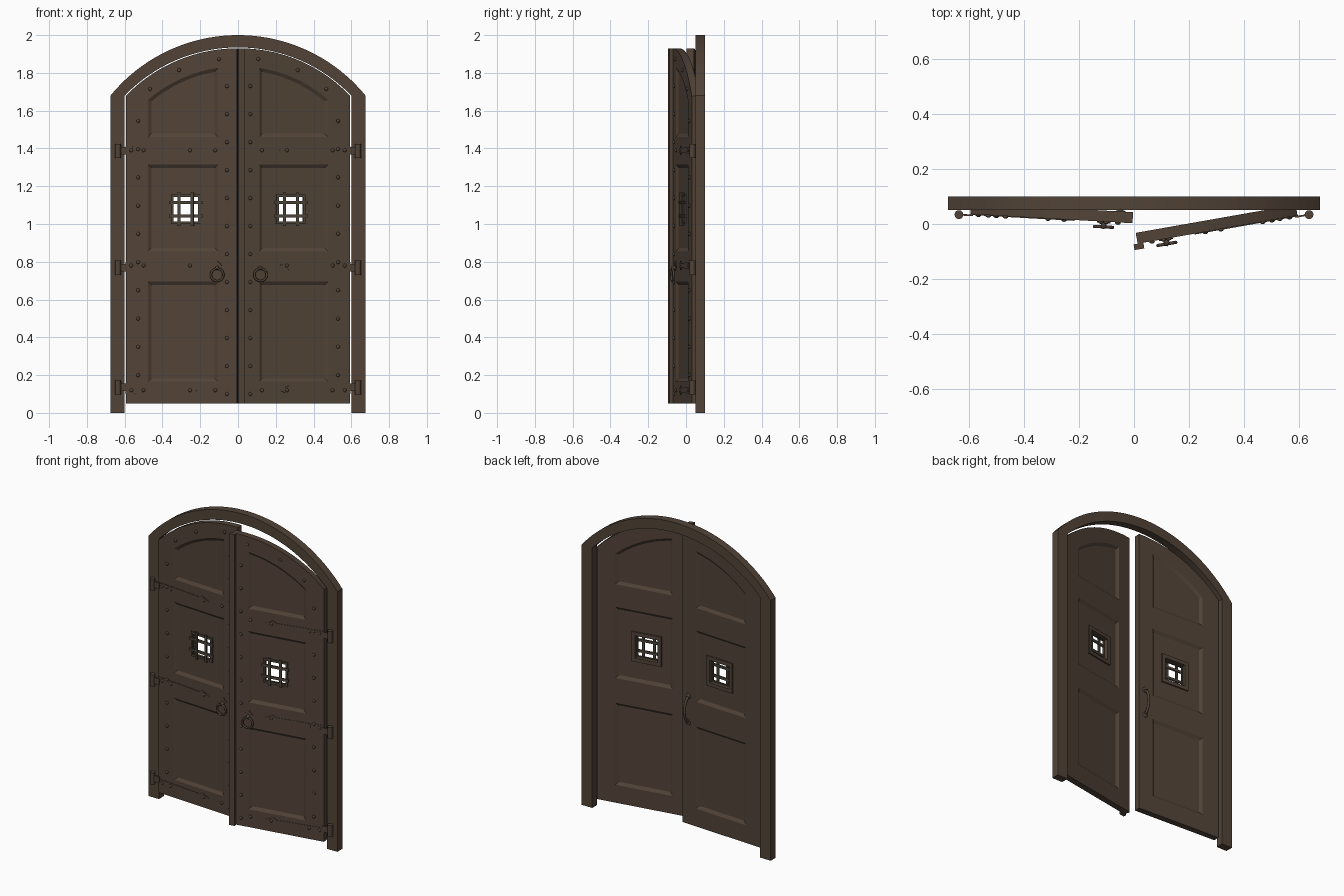
import bpy, bmesh, math
from mathutils import Matrix, Vector

if "Cube" in bpy.data.objects:
    bpy.data.objects.remove(bpy.data.objects["Cube"])


def material(name, rgb):
    m = bpy.data.materials.new(name)
    m.diffuse_color = (*rgb, 1)
    m.use_nodes = True
    m.node_tree.nodes["Principled BSDF"].inputs["Base Color"].default_value = m.diffuse_color
    return m


WOOD = material("dark brown wood", (0.084, 0.057, 0.039))
IRON = material("olive brown iron", (0.070, 0.057, 0.038))
CZ = 1.102                    # centre height of the door arches
FRONT, BACK = 0.038, 0.078    # closed leaf faces
PIVOT = Vector((0.635, 0.030, 0))
I = Matrix.Identity(4)


def finish(bm, name, mat, M=I, smooth=False):
    bm.transform(M)
    bmesh.ops.recalc_face_normals(bm, faces=bm.faces[:])
    me = bpy.data.meshes.new(name)
    bm.to_mesh(me)
    bm.free()
    me.materials.append(mat)
    for p in me.polygons:
        p.use_smooth = smooth
    ob = bpy.data.objects.new(name, me)
    bpy.context.collection.objects.link(ob)


def plate(bm, loops, y0, y1):
    """Extrude x-z outlines (first outer, others holes) from y0 to y1."""
    edges = []
    for lp in loops:
        vs = [bm.verts.new((x, y0, z)) for x, z in lp]
        edges += [bm.edges.new((vs[i - 1], vs[i])) for i in range(len(vs))]
    r = bmesh.ops.triangle_fill(bm, use_beauty=True, edges=edges)
    faces = [g for g in r["geom"] if isinstance(g, bmesh.types.BMFace)]
    e = bmesh.ops.extrude_face_region(bm, geom=faces, use_keep_orig=True)
    vs = [g for g in e["geom"] if isinstance(g, bmesh.types.BMVert)]
    bmesh.ops.translate(bm, vec=(0, y1 - y0, 0), verts=vs)


def loft(bm, rows, closed=False):
    vr = [[bm.verts.new(p) for p in row] for row in rows]
    n = len(vr[0])
    for k in range(len(vr) if closed else len(vr) - 1):
        a, b = vr[k], vr[(k + 1) % len(vr)]
        for i in range(n):
            bm.faces.new((a[i - 1], a[i], b[i], b[i - 1]))
    if not closed:
        bm.faces.new(vr[0])
        bm.faces.new(vr[-1])


def box(bm, x0, x1, y0, y1, z0, z1):
    M = Matrix.Translation(((x0 + x1) / 2, (y0 + y1) / 2, (z0 + z1) / 2))
    bmesh.ops.create_cube(bm, size=1, matrix=M @ Matrix.Diagonal((x1 - x0, y1 - y0, z1 - z0, 1)))


def dome(bm, x, y, z, r=0.010, depth=0.007):
    bmesh.ops.create_uvsphere(bm, u_segments=10, v_segments=6, radius=1, matrix=
                              Matrix.Translation((x, y, z)) @ Matrix.Diagonal((r, depth, r, 1)))


def rect(x0, x1, z0, z1):
    return [(x0, z0), (x1, z0), (x1, z1), (x0, z1)]


def arched(x0, x1, z0, R, cz=CZ, n=20):
    """Outline with a flat bottom and an arc top."""
    top = [x1 + (x0 - x1) * i / n for i in range(n + 1)]
    return [(x0, z0), (x1, z0)] + [(x, cz + math.sqrt(R * R - x * x)) for x in top]


# Fixed arched frame
def arc(hw, R, cz, n=40):
    a = math.asin(hw / R)
    return [(R * math.sin(a - 2 * a * i / n), cz + R * math.cos(a - 2 * a * i / n)) for i in range(n + 1)]


outer = [(0.675, 0)] + arc(0.675, 0.872, 1.128) + [(-0.675, 0)]
inner = [(0.60, 0)] + arc(0.60, 0.833, CZ) + [(-0.60, 0)]
bm = bmesh.new()
plate(bm, [outer + inner[::-1]], 0.05, 0.10)
finish(bm, "arched_frame", WOOD)

# Window opening shared by both leaves
WX, WZ, WH = 0.277, 1.078, 0.072
HINGES = (0.135, 0.768, 1.387)
STRAPS = (0.12, 0.78, 1.39)


def panel_outline(k, d):
    x0, x1 = 0.106 + d, 0.477 - d
    if k == 2:
        return arched(x0, x1, 1.46 + d, 0.732 - d)
    z0, z1 = ((0.165, 0.695), (0.855, 1.315))[k]
    return rect(x0, x1, z0 + d, z1 - d)


def window(g):
    return rect(WX - WH - g, WX + WH + g, WZ - WH - g, WZ + WH + g)


def build_leaf(side, M):
    # Stiles and rails
    bm = bmesh.new()
    plate(bm, [arched(0.005, 0.594, 0.05, 0.828)] + [panel_outline(k, 0) for k in range(3)], FRONT, BACK)
    finish(bm, side + "_leaf", WOOD, M)

    # Recessed panels with sloped mouldings on both faces
    bm = bmesh.new()
    for k in range(3):
        plate(bm, [panel_outline(k, 0)] + ([window(0)] if k == 1 else []), FRONT + 0.012, BACK - 0.012)
        for ya, yb in ((FRONT, FRONT + 0.012), (BACK, BACK - 0.012)):
            o, i = panel_outline(k, 0), panel_outline(k, 0.018)
            rows = [[(x, ya, z) for x, z in o], [(x, yb, z) for x, z in i], [(x, yb, z) for x, z in o]]
            loft(bm, rows, closed=True)
    finish(bm, side + "_panels", WOOD, M)

    # Wooden window surround on the back
    bm = bmesh.new()
    plate(bm, [window(0.024), window(0)], BACK - 0.013, BACK - 0.003)
    finish(bm, side + "_window_surround", WOOD, M)

    # Iron grille on the front
    bm = bmesh.new()
    plate(bm, [window(0.007), window(-0.007)], FRONT + 0.004, FRONT + 0.014)
    for o in (-0.035, 0.035):
        box(bm, WX + o - 0.008, WX + o + 0.008, FRONT - 0.003, FRONT + 0.006, WZ - 0.088, WZ + 0.088)
        box(bm, WX - 0.088, WX + 0.088, FRONT, FRONT + 0.009, WZ + o - 0.008, WZ + o + 0.008)
    finish(bm, side + "_window_grille", IRON, M)

    # Hinge straps with spear ends
    bm = bmesh.new()
    for z in STRAPS:
        half = [(0.595, 0.020), (0.34, 0.013), (0.29, 0.011), (0.265, 0.024)]
        lp = [(x, z + h) for x, h in half] + [(0.215, z)] + [(x, z - h) for x, h in half[::-1]]
        plate(bm, [lp], FRONT - 0.003, FRONT + 0.001)
    for z in HINGES:
        box(bm, 0.585, 0.635, FRONT - 0.007, FRONT - 0.001, z - 0.02, z + 0.02)
    finish(bm, side + "_hinge_straps", WOOD, M)

    # Rivets
    bm = bmesh.new()
    pts = [(0.529, 0.20 + 0.1495 * i) for i in range(10)]
    pts += [(0.058, 0.10 + 0.1482 * i) for i in range(12)]
    pts += [(0.10, 1.873), (0.312, 1.815), (0.466, 1.715)]
    pts += [(x, z) for z in STRAPS for x in (0.565, 0.50, 0.254)]
    pts += [(0.12, 0.12), (0.12, 1.39)]
    for x, z in pts:
        dome(bm, x, FRONT - 0.002, z)
    finish(bm, side + "_rivets", WOOD, M, True)

    # Ring pull with diamond plate
    bm = bmesh.new()
    plate(bm, [[(0.109, 0.755), (0.134, 0.78), (0.109, 0.805), (0.084, 0.78)]], FRONT - 0.005, FRONT + 0.001)
    finish(bm, side + "_ring_plate", WOOD, M)
    bm = bmesh.new()
    dome(bm, 0.109, FRONT - 0.010, 0.768, 0.011, 0.018)
    rows = []
    for i in range(32):
        a = math.tau * i / 32
        rows.append([(0.109 + (0.033 + 0.006 * math.cos(t)) * math.cos(a), FRONT - 0.019 + 0.006 * math.sin(t),
                      0.731 + (0.033 + 0.006 * math.cos(t)) * math.sin(a))
                     for t in [math.tau * j / 10 for j in range(10)]])
    loft(bm, rows, closed=True)
    finish(bm, side + "_ring_pull", WOOD, M, True)


def swing(deg):
    return Matrix.Translation(PIVOT) @ Matrix.Rotation(math.radians(deg), 4, 'Z') @ Matrix.Translation(-PIVOT)


MIRROR = Matrix.Diagonal((-1, 1, 1, 1))
RIGHT, LEFT = swing(10), MIRROR @ swing(3.2)
build_leaf("right", RIGHT)
build_leaf("left", LEFT)

# Cover strip on the free edge of the right leaf
bm = bmesh.new()
box(bm, -0.010, 0.026, FRONT - 0.021, FRONT, 0.05, 1.93)
finish(bm, "meeting_strip", WOOD, RIGHT)

# Pull handle on the back of the left leaf
bm = bmesh.new()
rows = []
for i in range(17):
    t = i / 16
    c = Vector((0.05, BACK + 0.002 + 0.036 * math.sin(math.pi * t) ** 0.6, 0.71 + 0.16 * t))
    rows.append([c + Vector((0.008 * math.cos(a), 0.007 * math.sin(a), 0.004 * math.sin(a) * (2 * t - 1)))
                 for a in [math.tau * j / 10 for j in range(10)]])
loft(bm, rows)
for z in (0.705, 0.875):
    dome(bm, 0.05, BACK, z, 0.018, 0.006)
finish(bm, "back_handle", WOOD, LEFT, True)

# Hinge barrels
for side, M in (("right", I), ("left", MIRROR)):
    bm = bmesh.new()
    for z in HINGES:
        bmesh.ops.create_cone(bm, cap_ends=True, segments=16, radius1=0.016, radius2=0.016, depth=0.075,
                              matrix=Matrix.Translation((0.635, 0.034, z)))
    finish(bm, side + "_hinge_barrels", WOOD, M)
